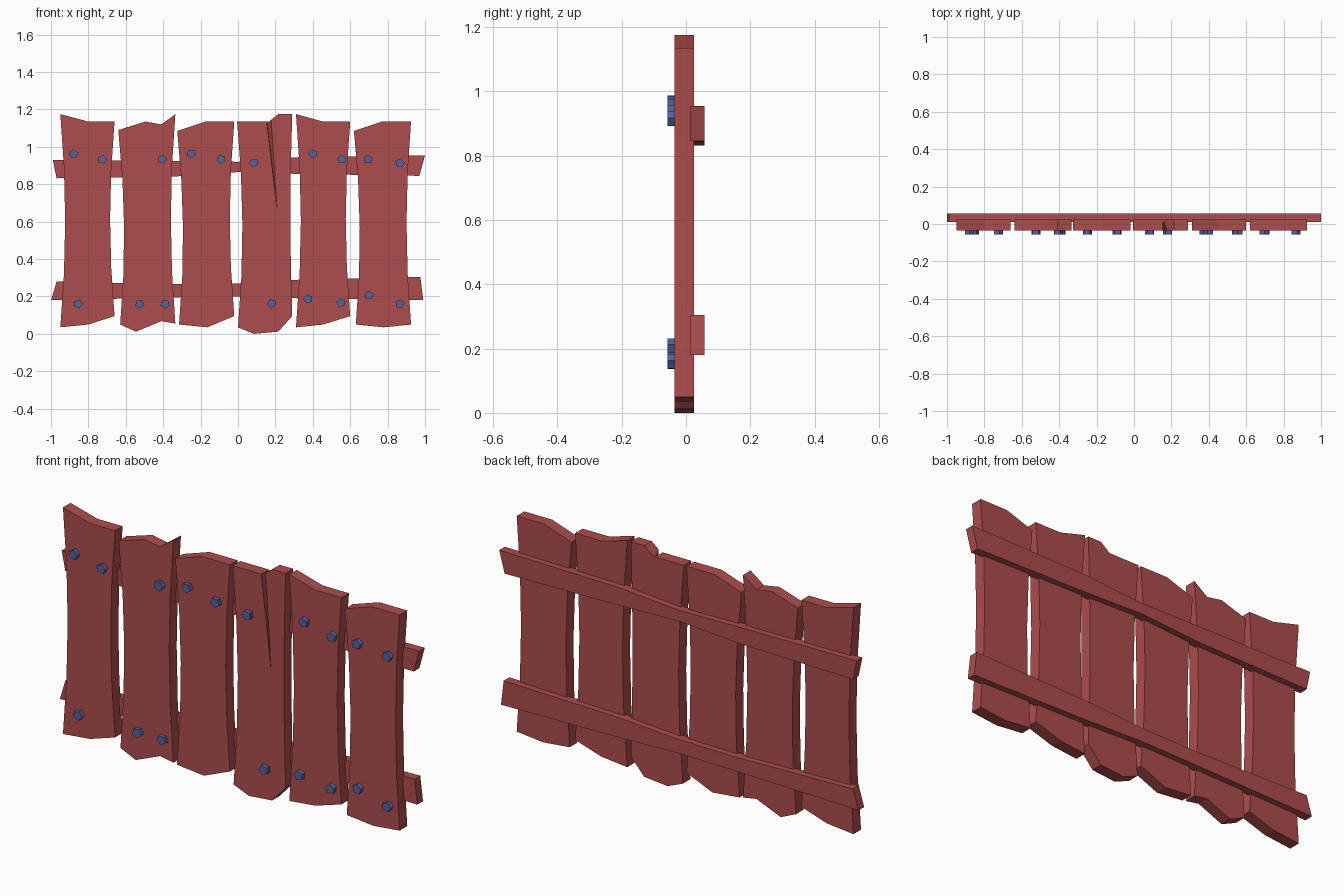
import bpy, bmesh, math

if "Cube" in bpy.data.objects:
    bpy.data.objects.remove(bpy.data.objects["Cube"])


def material(name, rgb):
    m = bpy.data.materials.new(name)
    m.diffuse_color = (*rgb, 1)
    m.use_nodes = True
    m.node_tree.nodes["Principled BSDF"].inputs["Base Color"].default_value = m.diffuse_color
    return m


WOOD = material("red wood", (0.42, 0.073, 0.073))
METAL = material("blue nail metal", (0.09, 0.125, 0.33))


def add_object(name, bm, mat):
    bmesh.ops.recalc_face_normals(bm, faces=bm.faces)
    me = bpy.data.meshes.new(name)
    bm.to_mesh(me)
    bm.free()
    me.materials.append(mat)
    ob = bpy.data.objects.new(name, me)
    bpy.context.collection.objects.link(ob)
    return ob


def slab(name, outline, y0, y1, mat):
    """Extrude an (x, z) outline from y0 to y1."""
    bm = bmesh.new()
    face = bm.faces.new([bm.verts.new((x, y0, z)) for x, z in outline])
    ext = bmesh.ops.extrude_face_region(bm, geom=[face], use_keep_orig=True)
    moved = [v for v in ext["geom"] if isinstance(v, bmesh.types.BMVert)]
    bmesh.ops.translate(bm, vec=(0, y1 - y0, 0), verts=moved)
    return add_object(name, bm, mat)


def bowed(a, b, bow):
    """Three points between a and b, pushed sideways along a parabola."""
    return [(a[0] + (b[0] - a[0]) * t + bow * (1 - (2 * t - 1) ** 2),
             a[1] + (b[1] - a[1]) * t) for t in (0.25, 0.5, 0.75)]


# Planks: ragged top edge and bottom edge, both left to right
PLANKS = [
    ([(-.95, 1.175), (-.80, 1.135), (-.66, 1.135)],
     [(-.95, .035), (-.80, .05), (-.66, .095)]),
    ([(-.64, 1.09), (-.495, 1.135), (-.41, 1.12), (-.335, 1.175)],
     [(-.63, .05), (-.545, .012), (-.41, .068), (-.335, .055)]),
    ([(-.325, 1.085), (-.175, 1.135), (-.02, 1.135)],
     [(-.315, .05), (-.165, .035), (-.02, .095)]),
    ([(-.005, 1.135), (.165, 1.135), (.215, 1.175), (.29, 1.175)],
     [(0, .035), (.085, 0), (.215, .012), (.29, .095)]),
    ([(.31, 1.175), (.455, 1.135), (.60, 1.135)],
     [(.31, .035), (.455, .05), (.60, .095)]),
    ([(.62, 1.085), (.77, 1.135), (.925, 1.135)],
     [(.63, .05), (.78, .035), (.925, .05)]),
]
planks = []
for i, (top, bottom) in enumerate(PLANKS):
    right_bow = -.01 if i == 3 else -.024
    outline = (top + bowed(top[-1], bottom[-1], right_bow)
               + bottom[::-1] + bowed(bottom[0], top[0], .026))
    planks.append(slab(f"plank_{i + 1}", outline, -.035, .025, WOOD))

# Crack in the front of the fourth plank
bm = bmesh.new()
corners = [bm.verts.new(c) for c in
           [(.215, -.04, .61), (.146, -.04, 1.2), (.176, -.04, 1.2), (.148, .018, 1.2)]]
for skip in range(4):
    bm.faces.new([c for k, c in enumerate(corners) if k != skip])
cutter = add_object("crack_cutter", bm, WOOD)
cutter.hide_render = True
mod = planks[3].modifiers.new("crack", "BOOLEAN")
mod.operation, mod.solver, mod.object = "DIFFERENCE", "EXACT", cutter
bpy.context.view_layer.objects.active = planks[3]
bpy.ops.object.modifier_apply(modifier=mod.name)
bpy.data.objects.remove(cutter)

# Rails behind the planks, slimmer towards the middle
slab("upper_rail", [(-.99, .93), (-.33, .925), (0, .92), (.33, .945), (1, .955),
                    (.97, .845), (.33, .855), (0, .865), (-.33, .842), (-.97, .832)],
     .012, .057, WOOD)
slab("lower_rail", [(-.97, .28), (-.33, .266), (0, .27), (.33, .29), (.975, .305),
                    (.99, .18), (.33, .19), (0, .2), (-.33, .195), (-1, .18)],
     .012, .057, WOOD)

# Five-sided nail heads
NAILS = [(-.88, .963), (-.725, .933), (-.405, .933), (-.25, .963), (-.09, .933),
         (.085, .915), (.40, .963), (.555, .933), (.695, .933), (.865, .915),
         (-.855, .16), (-.525, .16), (-.39, .16), (.18, .163), (.375, .187),
         (.55, .167), (.70, .207), (.865, .16)]
for i, (x, z) in enumerate(NAILS):
    turn = 0.25 + 1.1 * i
    ring = [(x + .026 * math.cos(turn + k * math.tau / 5),
             z + .024 * math.sin(turn + k * math.tau / 5)) for k in range(5)]
    slab(f"nail_{i + 1}", ring, -.057, -.034, METAL)
